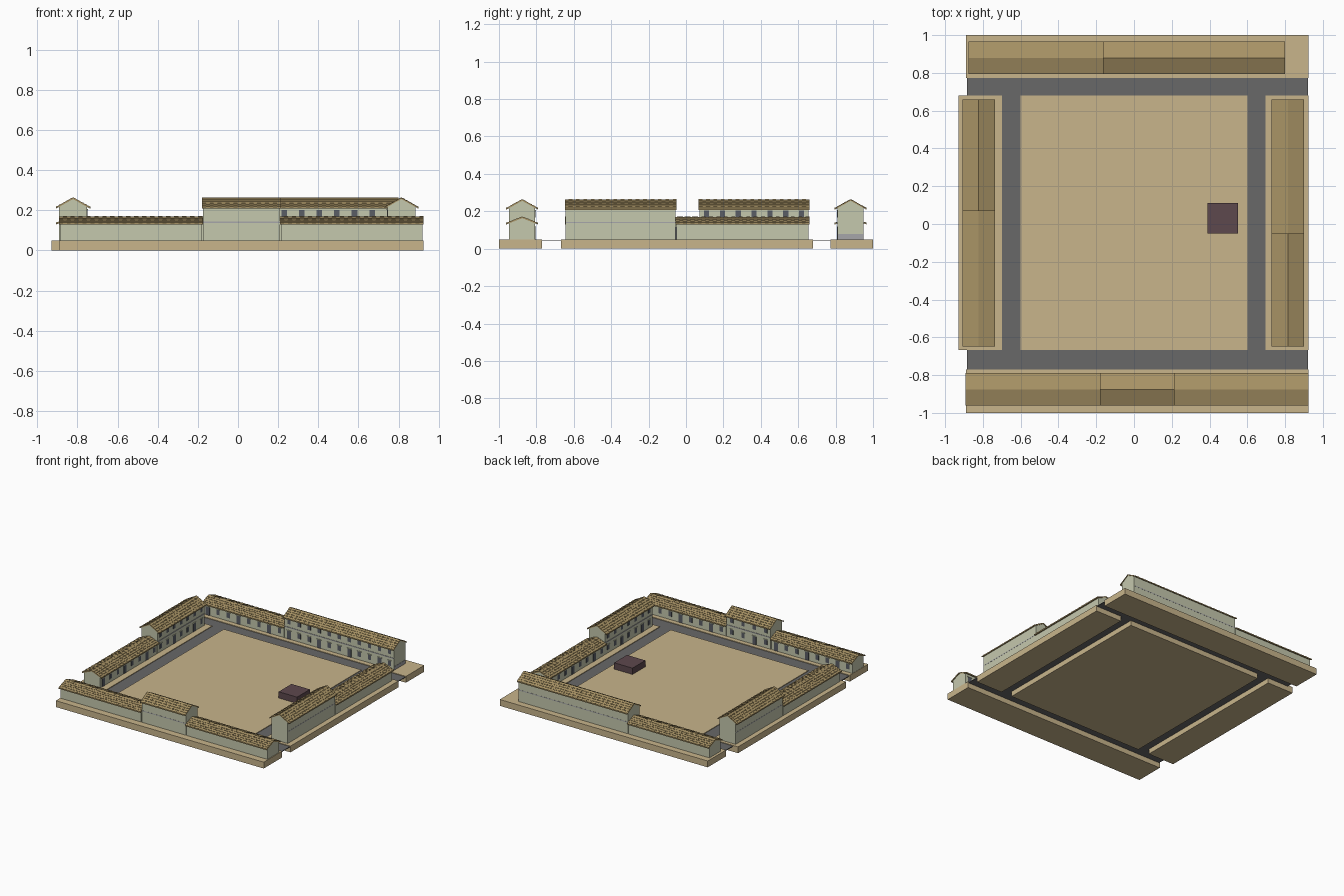
import bpy, bmesh
from math import pi
from mathutils import Matrix, Vector

if "Cube" in bpy.data.objects:
    bpy.data.objects.remove(bpy.data.objects["Cube"])


def mat(name, r, g, b):
    m = bpy.data.materials.new(name)
    m.diffuse_color = (r, g, b, 1)
    m.use_nodes = True
    m.node_tree.nodes["Principled BSDF"].inputs["Base Color"].default_value = m.diffuse_color
    return m


SAND = mat("sandstone", 0.58, 0.46, 0.26)
ROAD = mat("road_grey", 0.14, 0.14, 0.14)
WALL = mat("plaster", 0.56, 0.58, 0.42)
ROOF = mat("roof_tile", 0.39, 0.29, 0.13)
GLASS = mat("dark_window", 0.10, 0.11, 0.13)
TRIM = mat("grey_trim", 0.38, 0.38, 0.40)
PLUM = mat("plum_stone", 0.11, 0.065, 0.075)


def add_box(bm, x0, x1, y0, y1, z0, z1, m=Matrix()):
    c = Matrix.Translation(((x0 + x1) / 2, (y0 + y1) / 2, (z0 + z1) / 2))
    s = Matrix.Diagonal((x1 - x0, y1 - y0, z1 - z0, 1))
    bmesh.ops.create_cube(bm, size=1, matrix=m @ c @ s)


def finish(bm, name, material, world=Matrix()):
    bmesh.ops.recalc_face_normals(bm, faces=bm.faces)
    me = bpy.data.meshes.new(name)
    bm.to_mesh(me)
    bm.free()
    me.materials.append(material)
    ob = bpy.data.objects.new(name, me)
    ob.matrix_world = world
    bpy.context.collection.objects.link(ob)
    return ob


def box(name, material, *dims, world=Matrix()):
    bm = bmesh.new()
    add_box(bm, *dims)
    return finish(bm, name, material, world)


def prism(name, material, profile, u0, u1, world):
    # extrude a (v, z) profile along u
    bm = bmesh.new()
    f = bm.faces.new([bm.verts.new((u0, v, z)) for v, z in profile])
    r = bmesh.ops.extrude_face_region(bm, geom=[f])
    bmesh.ops.translate(bm, vec=(u1 - u0, 0, 0),
                        verts=[e for e in r["geom"] if isinstance(e, bmesh.types.BMVert)])
    return finish(bm, name, material, world)


BASE, WD, RD = 0.05, 0.07, 0.086   # ground level, wall and roof half depths


def tiles(name, u0, u1, eave, ridge, world):
    # overlapping tiles on both slopes, every second column raised
    bm = bmesh.new()
    n = max(2, round((u1 - u0) / 0.02))
    w, rows = (u1 - u0) / n, 5
    run = (Vector((RD, eave)) - Vector((0, ridge))) / rows
    for side in (1, -1):
        for i in range(n):
            lift = 0.0015 * (i % 2)
            for j in range(rows):
                a, b = run * j, run * (j + 1)
                vs = []
                for u in (u0 + i * w, u0 + (i + 1) * w):
                    for v, z in ((a.x, a.y), (b.x, b.y), (b.x, b.y + 0.003 + lift), (a.x, a.y + 0.001 + lift)):
                        vs.append(bm.verts.new((u, side * v, ridge + z)))
                for q in ((0, 1, 2, 3), (4, 5, 6, 7), (1, 2, 6, 5), (2, 3, 7, 6), (3, 0, 4, 7)):
                    bm.faces.new([vs[k] for k in q])
    return finish(bm, name, ROOF, world)


def building(name, u0, u1, tall, world):
    ridge, eave = (0.262, 0.214) if tall else (0.169, 0.135)
    k = (ridge - eave) / RD
    top = ridge - 0.004
    # gabled walls
    prism(name + "_walls", WALL, [(-WD, BASE), (WD, BASE), (WD, top - k * WD), (0, top),
                                  (-WD, top - k * WD)], u0 + 0.005, u1 - 0.005, world)
    # roof sheet and tiles
    t = 0.006
    prism(name + "_roof", ROOF, [(-RD, eave), (0, ridge), (RD, eave), (RD, eave - t), (0, ridge - t),
                                 (-RD, eave - t)], u0, u1, world)
    tiles(name + "_tiles", u0, u1, eave, ridge, world)
    # courtyard openings
    bm, fr = bmesh.new(), bmesh.new()
    n = round((u1 - u0) / 0.09)
    step = (u1 - u0) / n
    for i in range(n):
        c = u0 + (i + 0.5) * step
        if i % 3 == 1:
            rects = [(c - 0.017, c + 0.017, BASE, 0.115)]
        else:
            rects = [(c - 0.014, c + 0.014, 0.075, 0.115)]
        if tall:
            rects.append((c - 0.014, c + 0.014, 0.168, 0.203))
        for a, b, z0, z1 in rects:
            add_box(bm, a, b, WD - 0.002, WD + 0.002, z0, z1)
            add_box(fr, a - 0.003, b + 0.003, WD - 0.002, WD + 0.004, z1, z1 + 0.004)
    finish(bm, name + "_openings", GLASS, world)
    finish(fr, name + "_lintels", WALL, world)
    # string course between the storeys
    if tall:
        box(name + "_floor_band", TRIM, u0 + 0.006, u1 - 0.006, -WD - 0.001, WD + 0.003, 0.138, 0.144, world=world)


# pavements and courtyard
box("north_pavement", SAND, -0.89, 0.925, 0.772, 1.0, 0, BASE)
box("south_pavement", SAND, -0.89, 0.925, -1.0, -0.77, 0, BASE)
box("west_pavement", SAND, -0.93, -0.70, -0.667, 0.68, 0, BASE)
box("east_pavement", SAND, 0.695, 0.925, -0.667, 0.68, 0, BASE)
box("courtyard", SAND, -0.60, 0.60, -0.667, 0.68, 0, BASE)

# roads, slightly sunk
box("north_road", ROAD, -0.885, 0.92, 0.68, 0.772, 0.040, 0.045)
box("south_road", ROAD, -0.885, 0.92, -0.77, -0.667, 0.040, 0.045)
box("west_road", ROAD, -0.70, -0.60, -0.667, 0.68, 0.040, 0.045)
box("east_road", ROAD, 0.60, 0.695, -0.667, 0.68, 0.040, 0.045)

# stone block in the courtyard
box("courtyard_block", PLUM, 0.39, 0.55, -0.05, 0.11, BASE, 0.10)


def row_frame(x, y, angle):
    return Matrix.Translation((x, y, 0)) @ Matrix.Rotation(angle, 4, "Z")


# building rows: local +y faces the courtyard
rows = {
    "south": (row_frame(0, -0.876, 0), [(-0.893, -0.178, 0), (-0.18, 0.214, 1), (0.21, 0.925, 0)]),
    "north": (row_frame(0, 0.880, pi), [(-0.80, 0.165, 1), (0.16, 0.875, 0)]),
    "east": (row_frame(0.814, 0, pi / 2), [(-0.648, -0.05, 1), (-0.055, 0.66, 0)]),
    "west": (row_frame(-0.822, 0, -pi / 2), [(-0.66, -0.068, 1), (-0.072, 0.648, 0)]),
}
for side, (frame, parts) in rows.items():
    for i, (a, b, tall) in enumerate(parts):
        building(f"{side}_house_{i + 1}", a, b, tall, frame)

# plinth on the north gable end
box("north_gable_plinth", TRIM, 0.793, 0.797, 0.812, 0.948, BASE, 0.078)
